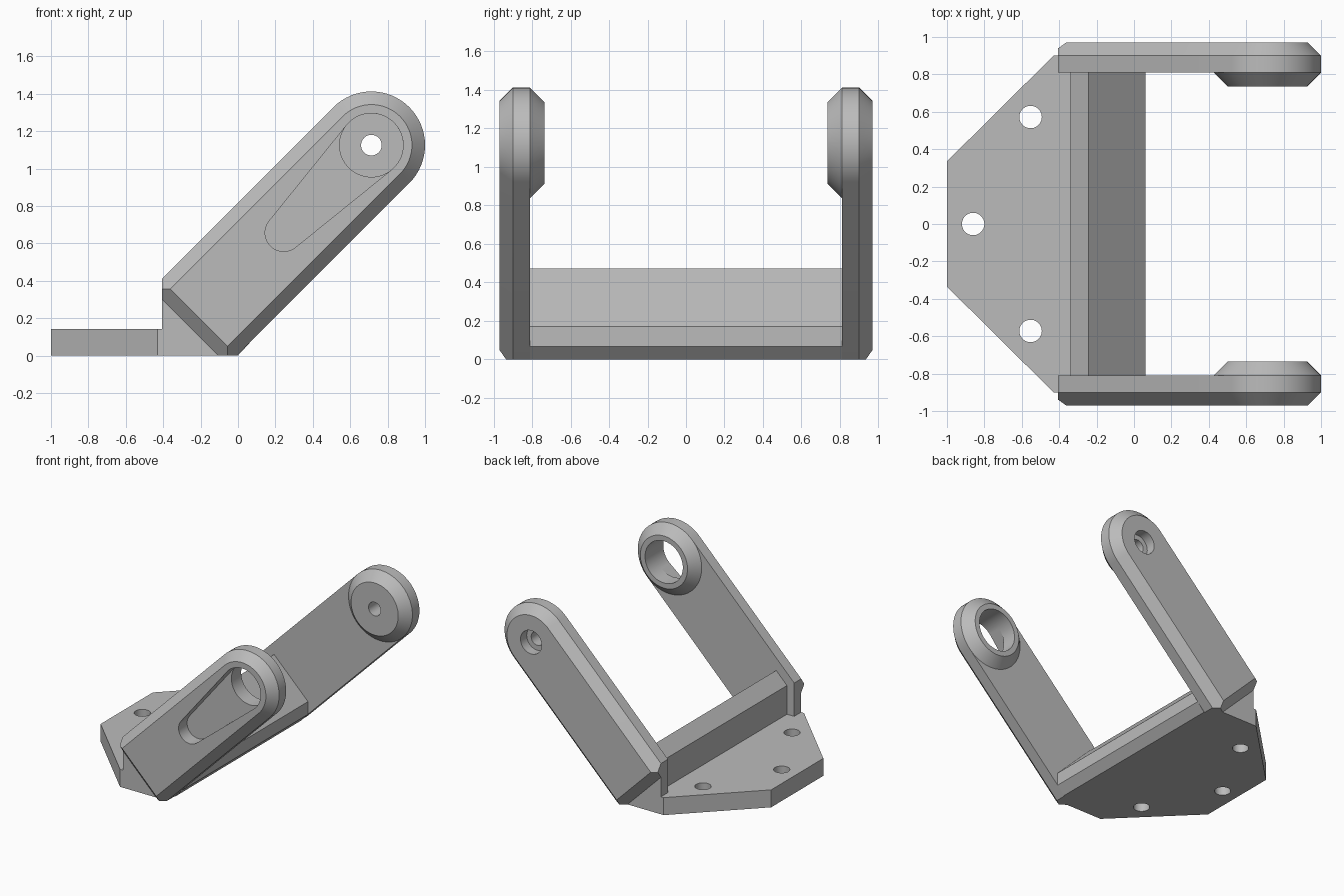
import bpy, bmesh
from math import sin, cos, pi, sqrt, acos
from mathutils import Vector

cube = bpy.data.objects.get("Cube")
if cube:
    bpy.data.objects.remove(cube, do_unlink=True)

grey = bpy.data.materials.new("mid grey")
grey.use_nodes = True
colour = (0.5, 0.5, 0.5, 1)
grey.diffuse_color = colour
grey.node_tree.nodes["Principled BSDF"].inputs["Base Color"].default_value = colour

HUB_X, HUB_Z, R = 0.713, 1.125, 0.287   # pivot centre and arm half width
INNER, FULL, OUTER = 0.81, 0.90, 0.97   # arm layers in y
CHAMFER = OUTER - FULL
BACK = -0.405                           # rear cut of the arms


def loft(name, rings, cuts=()):
    """Closed solid through matching rings, trimmed by (point, normal) planes."""
    bm = bmesh.new()
    loops = [[bm.verts.new(p) for p in ring] for ring in rings]
    n = len(loops[0])
    for a, b in zip(loops, loops[1:]):
        for i in range(n):
            j = (i + 1) % n
            bm.faces.new((a[i], a[j], b[j], b[i]))
    bm.faces.new(loops[0])
    bm.faces.new(loops[-1])
    for point, normal in cuts:
        geom = bm.verts[:] + bm.edges[:] + bm.faces[:]
        cut = bmesh.ops.bisect_plane(bm, geom=geom, plane_co=point,
                                     plane_no=normal, clear_outer=True)
        edges = [e for e in cut["geom_cut"] if isinstance(e, bmesh.types.BMEdge)]
        bmesh.ops.holes_fill(bm, edges=edges)
    bmesh.ops.recalc_face_normals(bm, faces=bm.faces[:])
    mesh = bpy.data.meshes.new(name)
    bm.to_mesh(mesh)
    bm.free()
    mesh.materials.append(grey)
    obj = bpy.data.objects.new(name, mesh)
    bpy.context.collection.objects.link(obj)
    return obj


def select(obj):
    bpy.ops.object.select_all(action="DESELECT")
    obj.select_set(True)
    bpy.context.view_layer.objects.active = obj


def carve(obj, cutters):
    for cutter in cutters:
        mod = obj.modifiers.new("cut", "BOOLEAN")
        mod.operation, mod.solver, mod.object = "DIFFERENCE", "EXACT", cutter
        select(obj)
        bpy.ops.object.modifier_apply(modifier=mod.name)


def smooth(obj):
    select(obj)
    bpy.ops.object.shade_smooth_by_angle()


def arm_point(u, v, y):
    """u runs along the sloping arm from the pivot, v across it."""
    return Vector((HUB_X + (u - v) / sqrt(2), y, HUB_Z + (u + v) / sqrt(2)))


def arc(u, r, start, end, y, steps=32):
    angles = [start + (end - start) * i / steps for i in range(steps + 1)]
    return [arm_point(u + r * cos(a), r * sin(a), y) for a in angles]


def hub_circle(r, y):
    return arc(0, r, 0, 2 * pi, y, 64)[:-1]


def arm_ring(inset, y):
    r, u = R - inset, -1.374 + inset
    return [arm_point(u, -r, y)] + arc(0, r, -pi / 2, pi / 2, y) + [arm_point(u, r, y)]


def slot_ring(y):
    # two circles joined by their tangents
    big, small, length = 0.17, 0.10, 0.662
    t = pi - acos((big - small) / length)
    return arc(0, big, -t, t, y) + arc(-length, small, t, 2 * pi - t, y)


def extrude_y(name, profile, y0, y1):
    return loft(name, [[(x, y, z) for x, z in profile] for y in (y0, y1)])


# Arms, bosses and gussets on both sides
arms, bosses = {}, {}
trims = [((BACK, 0, 0), (-1, 0, 0)), ((0, 0, 0), (0, 0, -1))]
for side, s in (("right", -1), ("left", 1)):
    arms[s] = loft(side + "_arm", [arm_ring(CHAMFER, s * OUTER), arm_ring(0, s * FULL),
                                   arm_ring(0, s * INNER)], trims)
    bosses[s] = loft(side + "_pivot_boss", [hub_circle(R, s * INNER),
                                            hub_circle(R - 0.075, s * 0.735)])
    extrude_y(side + "_gusset", [(BACK, 0), (BACK, 0.3), (-0.105, 0)], s * INNER, s * FULL)

# Front side: wide bearing hole and tapered pocket; back side: stepped bolt hole
bearing = loft("bearing_cutter", [hub_circle(0.17, -1.1), hub_circle(0.17, -0.6)])
pocket = loft("pocket_cutter", [slot_ring(-1.1), slot_ring(-0.86)])
bolt = loft("bolt_cutter", [hub_circle(0.055, 1.1), hub_circle(0.055, 0.6)])
recess = loft("recess_cutter", [hub_circle(0.095, 1.1), hub_circle(0.095, 0.89)])
carve(arms[-1], [pocket, bearing])
carve(bosses[-1], [bearing])
carve(arms[1], [recess, bolt])
carve(bosses[1], [bolt])

# Cross bar between the arms
extrude_y("cross_bar", [(-0.34, 0), (0, 0), (0.062, 0.067), (0.062, 0.17),
                        (-0.243, 0.472), (-0.34, 0.375)], -INNER, INNER)

# Mounting plate with three screw holes
half = [(-1, 0.335), (-0.43, FULL), (BACK, FULL), (BACK, INNER), (-0.34, INNER)]
outline = half + [(x, -y) for x, y in reversed(half)]
plate = loft("mounting_plate", [[(x, y, z) for x, y in outline] for z in (0, 0.142)])
drills = []
for x, y in ((-0.86, 0), (-0.553, 0.572), (-0.553, -0.572)):
    drills.append(loft("screw_cutter", [
        [(x + 0.06 * cos(i * pi / 20), y + 0.06 * sin(i * pi / 20), z) for i in range(40)]
        for z in (-0.1, 0.3)]))
carve(plate, drills)

for obj in [plate, *arms.values(), *bosses.values()]:
    smooth(obj)
for cutter in [bearing, pocket, bolt, recess, *drills]:
    bpy.data.objects.remove(cutter, do_unlink=True)
